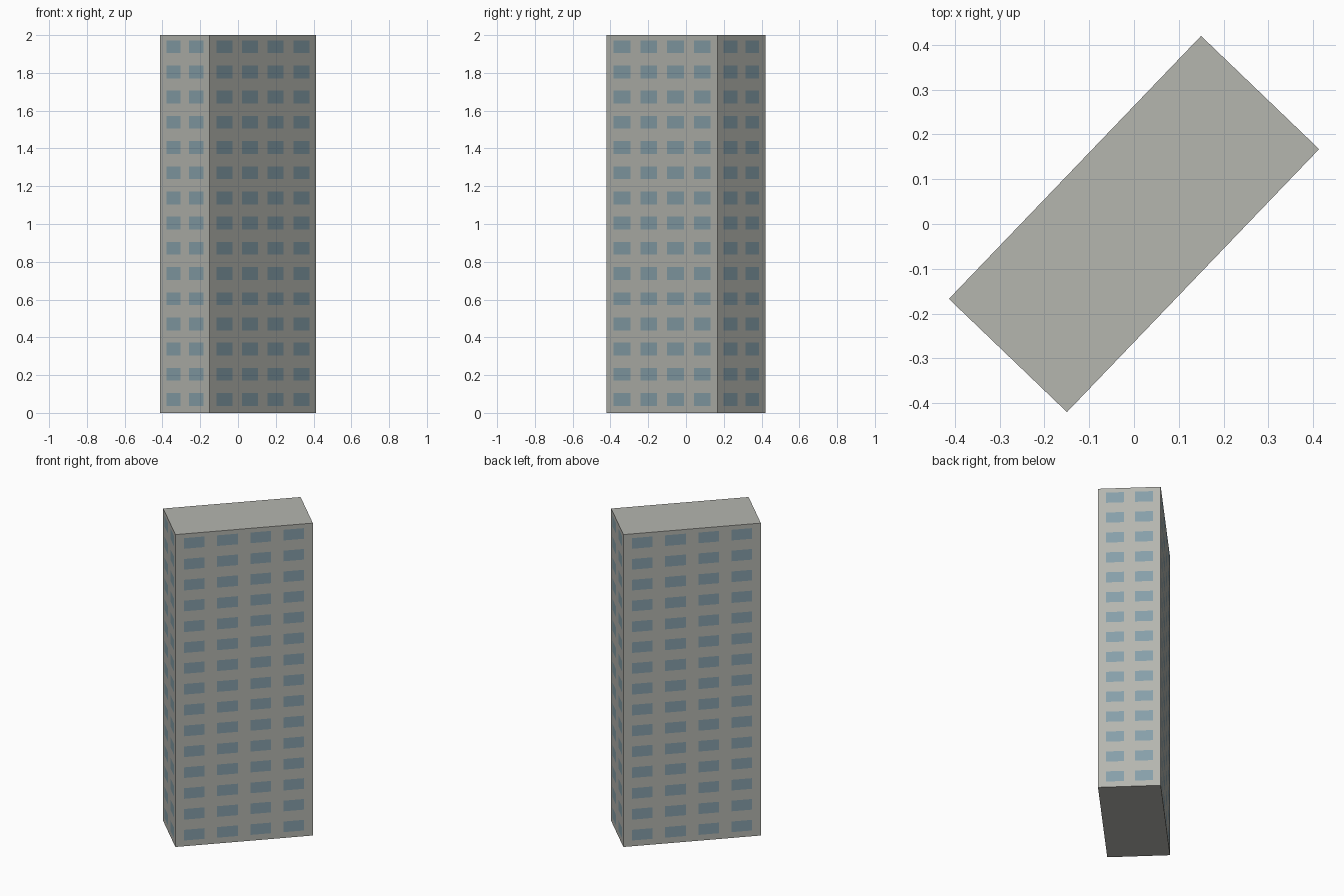
import bpy, bmesh, math
from mathutils import Matrix, Vector

default = bpy.data.objects.get("Cube")
if default:
    bpy.data.objects.remove(default, do_unlink=True)


def make_material(name, rgb):
    mat = bpy.data.materials.new(name)
    mat.use_nodes = True
    mat.diffuse_color = (*rgb, 1)
    mat.node_tree.nodes["Principled BSDF"].inputs["Base Color"].default_value = (*rgb, 1)
    return mat


def window_spans(start, size, pitch, count):
    """Low and high edge of each window along one axis."""
    return [(start + i * pitch, start + i * pitch + size) for i in range(count)]


def inside(value, spans):
    return any(low < value < high for low, high in spans)


LENGTH, DEPTH, HEIGHT = 0.813, 0.365, 2.0
TURN = math.radians(46.2)

# Window layout: four columns on the long walls, two on the short, fifteen floors
long_cols = window_spans(-0.437 * LENGTH, 0.15 * LENGTH, 0.2413 * LENGTH, 4)
short_cols = window_spans(-0.373 * DEPTH, 0.286 * DEPTH, 0.46 * DEPTH, 2)
floors = window_spans(0.037, 0.068, 0.1334, 15)

# Tower block, cut along every window edge
bm = bmesh.new()
bmesh.ops.create_cube(bm, size=1)
bmesh.ops.scale(bm, vec=(LENGTH, DEPTH, HEIGHT), verts=bm.verts)
bmesh.ops.translate(bm, vec=(0, 0, HEIGHT / 2), verts=bm.verts)
for axis, spans in enumerate((long_cols, short_cols, floors)):
    normal = Vector((0, 0, 0))
    normal[axis] = 1
    for edge in (e for span in spans for e in span):
        bmesh.ops.bisect_plane(bm, geom=bm.verts[:] + bm.edges[:] + bm.faces[:],
                               plane_co=normal * edge, plane_no=normal)

# Keep the roof and the underside as single faces
bm.normal_update()
for side in (1, -1):
    caps = [f for f in bm.faces if f.normal.z * side > 0.9]
    bmesh.ops.dissolve_faces(bm, faces=caps, use_verts=False)

# Window panes: wall faces lying within both a column and a floor
bm.normal_update()
for face in bm.faces:
    c, n = face.calc_center_median(), face.normal
    if abs(n.z) < 0.5 and inside(c.z, floors):
        on_long_wall = abs(n.y) > 0.5
        in_column = inside(c.x, long_cols) if on_long_wall else inside(c.y, short_cols)
        face.material_index = int(in_column)

bmesh.ops.rotate(bm, cent=(0, 0, 0), matrix=Matrix.Rotation(TURN, 3, 'Z'), verts=bm.verts)
mesh = bpy.data.meshes.new("tower_block")
bm.to_mesh(mesh)
bm.free()
mesh.materials.append(make_material("concrete grey", (0.46, 0.465, 0.43)))
mesh.materials.append(make_material("window blue", (0.24, 0.35, 0.40)))
tower = bpy.data.objects.new("tower_block", mesh)
bpy.context.collection.objects.link(tower)
